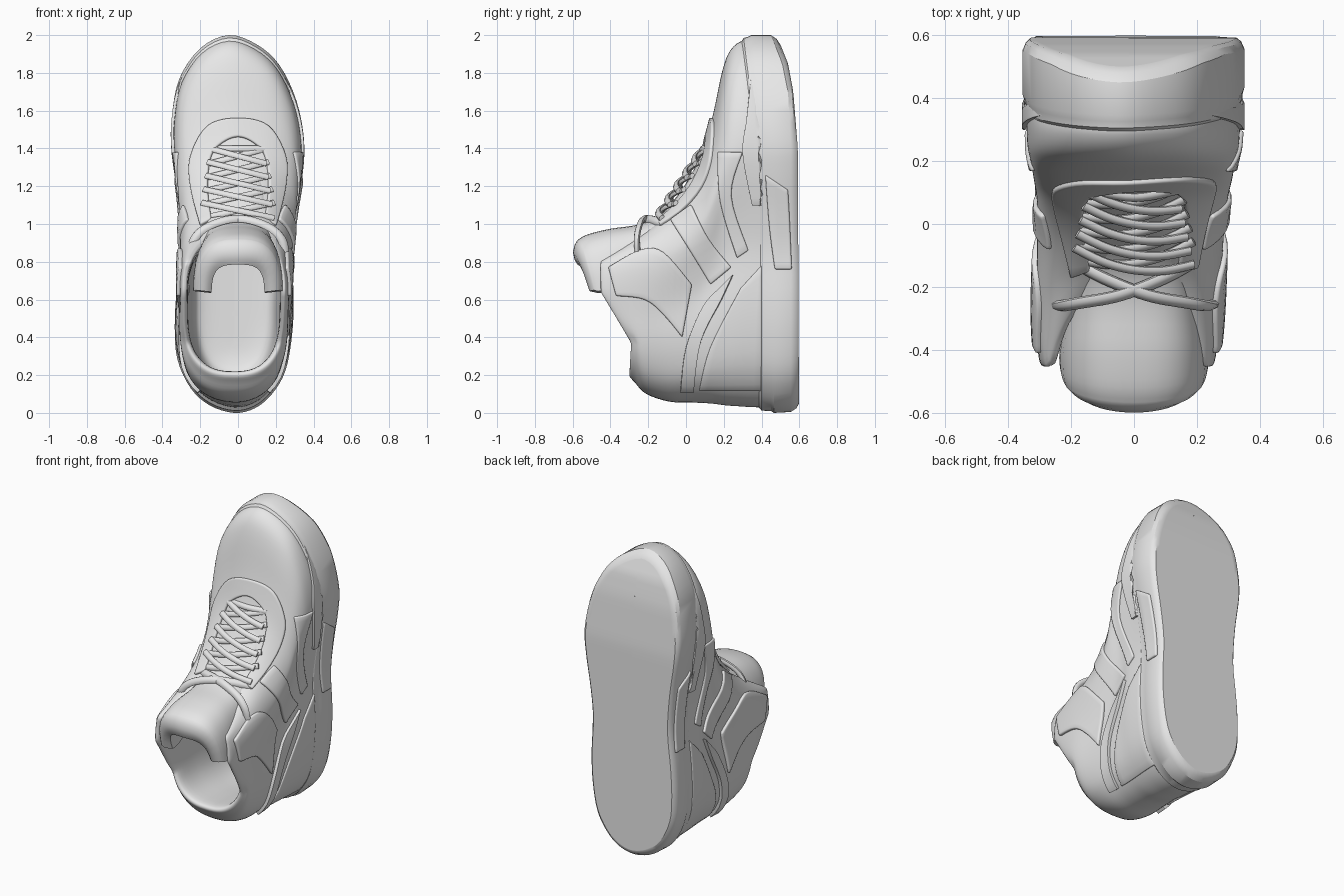
import bpy, bmesh, math
from mathutils import Vector
from mathutils.bvhtree import BVHTree

if "Cube" in bpy.data.objects:
    bpy.data.objects.remove(bpy.data.objects["Cube"])

grey = bpy.data.materials.new("light grey")
grey.use_nodes = True
grey.diffuse_color = (0.8, 0.8, 0.8, 1)
grey.node_tree.nodes["Principled BSDF"].inputs["Base Color"].default_value = (0.8, 0.8, 0.8, 1)


def spline(pts, n, closed=False):
    """Catmull-Rom through pts, n steps per span."""
    pts = [Vector(p) for p in pts]
    m = len(pts)
    get = (lambda i: pts[i % m]) if closed else (lambda i: pts[max(0, min(m - 1, i))])
    out = []
    for i in range(m if closed else m - 1):
        a, b, c, d = (get(i + k) for k in (-1, 0, 1, 2))
        for s in range(n):
            t = s / n
            out.append(b + (c - a) * (t / 2) + (a * 2 - b * 5 + c * 4 - d) * (t * t / 2)
                       + (b * 3 - a - c * 3 + d) * (t ** 3 / 2))
    if not closed:
        out.append(pts[-1])
    return out


def finish(name, bm, angle=40):
    bmesh.ops.remove_doubles(bm, verts=bm.verts, dist=0.0005)
    bmesh.ops.recalc_face_normals(bm, faces=bm.faces)
    me = bpy.data.meshes.new(name)
    bm.to_mesh(me)
    ob = bpy.data.objects.new(name, me)
    bpy.context.collection.objects.link(ob)
    me.materials.append(grey)
    bpy.ops.object.select_all(action="DESELECT")
    ob.select_set(True)
    bpy.context.view_layer.objects.active = ob
    bpy.ops.object.shade_smooth_by_angle(angle=math.radians(angle))
    return ob


def grid(rows, closed=False):
    bm = bmesh.new()
    vs = [[bm.verts.new(p) for p in r] for r in rows]
    n = len(rows[0])
    for a, b in zip(vs, vs[1:]):
        for i in range(n if closed else n - 1):
            j = (i + 1) % n
            bm.faces.new((a[i], a[j], b[j], b[i]))
    return bm


# Footprint of the shoe, heel at z = 0 and toe at z = 2
footprint = spline([(-.02, 0), (-.15, .04), (-.25, .13), (-.32, .28), (-.335, .45), (-.325, .65),
                    (-.3, .9), (-.315, 1.15), (-.35, 1.4), (-.35, 1.57), (-.31, 1.77), (-.2, 1.93),
                    (-.05, 2), (.1, 1.95), (.22, 1.84), (.31, 1.65), (.35, 1.44), (.34, 1.27),
                    (.305, 1.05), (.285, .85), (.295, .6), (.285, .4), (.25, .22), (.18, .1),
                    (.09, .025)], 4, True)


def ring(width, *line, even=0):
    """Footprint fitted between the ends of a (z, y) side line; even blends it to an oval."""
    lo, hi = line[0][0], line[-1][0]
    out = []
    for p in footprint:
        h = max(0, min(1, p.y / 2))
        z = lo + h * (hi - lo)
        oval = .302 * max(0, 1 - abs(2 * h - 1) ** 2.6) ** (1 / 2.6)
        x = p.x * (1 - even) + (math.copysign(oval, p.x + .02) - .025) * even
        for (z0, y0), (z1, y1) in zip(line, line[1:]):
            if z <= z1 + 1e-6:
                y = y0 + (y1 - y0) * (z - z0) / (z1 - z0)
                break
        out.append(Vector((-.018 + (x + .018) * width, y, z)))
    return out


def loft(rings, n):
    cols = [spline(c, n) for c in zip(*rings)]
    return grid(list(zip(*cols)), True)


# Sole with toe spring and raised toe bumper
tread = ((.05, .598), (1.4, .592), (1.7, .568), (1.85, .54), (1.95, .5))
sole_bm = loft([
    ring(0, *tread), ring(.86, *tread), ring(.93, *tread),
    ring(.97, (.025, .585), (1.4, .58), (1.7, .56), (1.85, .53), (1.98, .48)),
    ring(1, (.005, .555), (1.4, .555), (1.7, .54), (1.85, .51), (2, .45)),
    ring(1, (0, .465), (1.1, .465), (1.4, .44), (1.55, .405), (2, .345)),
    ring(.985, (.01, .45), (1.1, .45), (1.4, .42), (1.55, .39), (1.99, .325)),
    ring(.975, (.012, .4), (1.1, .4), (1.4, .385), (1.55, .36), (1.985, .305)),
    ring(.94, (.03, .385), (1.1, .385), (1.4, .37), (1.55, .34), (1.96, .29))], 1)
sole_tree = BVHTree.FromBMesh(sole_bm)
finish("sole", sole_bm, 30)

# Upper: toe box, ankle, padded collar and hollow lining in one shell
upper_bm = loft([
    ring(.96, (.03, .45), (1.95, .36)),
    ring(.96, (.03, .36), (1.97, .3)),
    ring(.95, (.035, .28), (1.92, .235)),
    ring(.92, (.04, .21), (1.81, .192)),
    ring(.89, (.05, .13), (1.58, .143)),
    ring(.88, (.055, .03), (1.38, .085), even=.15),
    ring(.92, (.06, -.09), (.6, -.1), (1.2, -.01), even=.5),
    ring(.96, (.1, -.21), (.4, -.23), (.8, -.28), (1.06, -.11), even=.8),
    ring(.93, (.16, -.27), (.38, -.27), (.64, -.42), (.8, -.43), (.98, -.18), even=.9),
    ring(.87, (.2, -.3), (.37, -.29), (.64, -.45), (.8, -.45), (.95, -.2), even=.9),
    ring(.81, (.22, -.26), (.38, -.25), (.64, -.4), (.8, -.4), (.93, -.18), even=.9),
    ring(.8, (.21, -.08), (.92, -.08), even=.9),
    ring(.76, (.19, .15), (1, .15), even=.8),
    ring(.7, (.2, .33), (1.1, .33), even=.8),
    ring(.5, (.28, .38), (1, .38), even=.8),
    ring(0, (.4, .39), (.9, .39))], 4)
upper_tree = BVHTree.FromBMesh(upper_bm)
finish("upper", upper_bm, 60)


def panel(name, edge_a, edge_b, axis, tree=upper_tree, thick=.03):
    """Overlay between two edges, laid on the shell from a side or the front."""
    a, b = spline(edge_a, 5), spline(edge_b, 5)
    rows = []
    for p, q in zip(a, b):
        row = []
        for k in range(9):
            u, z = p.lerp(q, k / 8)
            if axis == "front":
                start, ray = Vector((u, -1, z)), Vector((0, 1, 0))
            else:
                start, ray = Vector((axis, u, z)), Vector((-axis, 0, 0))
            hit = tree.ray_cast(start, ray)[0]
            row.append(hit or tree.find_nearest(start + ray * .7)[0])
        rows.append(row)
    ob = finish(name, grid(rows))
    mod = ob.modifiers.new("thickness", "SOLIDIFY")
    mod.thickness, mod.offset = thick, 0
    mod = ob.modifiers.new("soft edge", "BEVEL")
    mod.width, mod.segments = .008, 2


# Side overlays, repeated on both sides
for side, word in ((1, "left"), (-1, "right")):
    panel(word + "_ankle_pad", [(-.41, .77), (-.24, .86), (-.12, .85), (.03, .68)],
          [(-.37, .62), (-.22, .6), (-.12, .52), (-.02, .4)], side, thick=.034)
    panel(word + "_heel_strap", [(.25, .73), (.19, .6), (.08, .38), (.04, .12)],
          [(.18, .66), (.09, .56), (0, .35), (-.03, .12)], side, thick=.04)
    panel(word + "_heel_counter", [(.07, .12), (.13, .35), (.29, .66)],
          [(.4, .12), (.4, .4), (.4, .78)], side, thick=.02)
    panel(word + "_lace_strap", [(-.08, 1.02), (.02, .86), (.13, .68)],
          [(.03, 1.1), (.12, .92), (.24, .77)], side)
    panel(word + "_quarter", [(.17, 1.38), (.18, 1.12), (.27, .82)],
          [(.3, 1.38), (.24, 1.15), (.33, .86)], side, thick=.024)
    panel(word + "_toe_guard", [(.345, 1.8), (.32, 1.55), (.3, 1.37), (.35, 1.1)],
          [(.37, 1.8), (.4, 1.55), (.41, 1.37), (.42, 1.1)], side, thick=.03)
    panel(word + "_sole_rib", [(.42, 1.26), (.44, 1.0), (.47, .76)],
          [(.54, 1.18), (.55, 1.0), (.56, .76)], side, sole_tree, .025)

# Eyestay band looping around the throat
outer = [(.2, .99), (.25, 1.2), (.25, 1.36), (.16, 1.52)]
inner = [(.14, 1.02), (.16, 1.2), (.14, 1.36), (.08, 1.43)]
loop = lambda e, top: [(-x, z) for x, z in e] + [(0, top)] + e[::-1]
panel("eyestay", loop(outer, 1.56), loop(inner, 1.46), "front")

# Tongue: arched padded flap (y, top, half width, side drop) with a rounded tip
rows = []
for y, top, w, drop in spline([(.12, 1.4, .13, .13), (-.01, 1.2, .16, .13), (-.12, 1.06, .18, .15),
                               (-.24, 1.0, .205, .22), (-.4, .975, .235, .31),
                               (-.52, .945, .235, .3), (-.575, .915, .225, .265)], 4):
    back = .09 * max(0, -y - .38) / .2
    arch = [(k / 10, math.sin(k * math.pi / 20)) for k in range(-10, 11)]
    over = [Vector((w * s, y + back * u * u, top - drop * abs(u) ** 2.6)) for u, s in arch]
    under = [Vector((.62 * w * s, y + back * u * u, top - .13 - (drop - .12) * abs(u) ** 3))
             for u, s in arch]
    rows.append(over + under[::-1])
for pull, push in ((.4, .015), (1, .024)):
    tip = [a.lerp((a + b) / 2, pull) for a, b in zip(over + under[::-1], under + over[::-1])]
    rows.append([p - Vector((0, push, 0)) for p in tip])
finish("tongue", grid(rows, True), 60)


# Laces: slightly flattened tubes
def lace(name, pts, r=.015):
    path = spline(pts, 6)
    rows = []
    for i, p in enumerate(path):
        d = (path[min(i + 1, len(path) - 1)] - path[max(i - 1, 0)]).normalized()
        n = Vector((0, -.8, .6)).cross(d).normalized()
        m = d.cross(n)
        rows.append([p + n * r * 1.2 * math.cos(a * math.pi / 4) + m * r * .8 * math.sin(a * math.pi / 4)
                     for a in range(8)])
    bm = grid(rows, True)
    bmesh.ops.holes_fill(bm, edges=bm.edges)
    finish(name, bm, 50)


def on_throat(x, z, lift):
    y = -.15 + (z - 1.02) * .67
    return (x, y - lift + 1.2 * x * x, z)


lace("lace_bar", [on_throat(x, 1.4, .02) for x in (-.15, 0, .14)])
for i in range(5):
    z, w = 1.36 - i * .072, .15 + i * .01
    for s, lift in ((1, .03), (-1, .01)):
        lace("lace_cross", [on_throat(s * w * k, z - .04 * k, lift) for k in (-1, -.5, 0, .5, 1)])

# Loose lace ends crossing over the tongue
for s in (1, -1):
    lace("lace_end", [(-s * .19, -.12, 1.0), (-s * .1, -.17, 1.02), (s * .04, -.225, 1.025),
                      (s * .17, -.25, .98), (s * .235, -.26, .91), (s * .25, -.25, .8)], .02)
